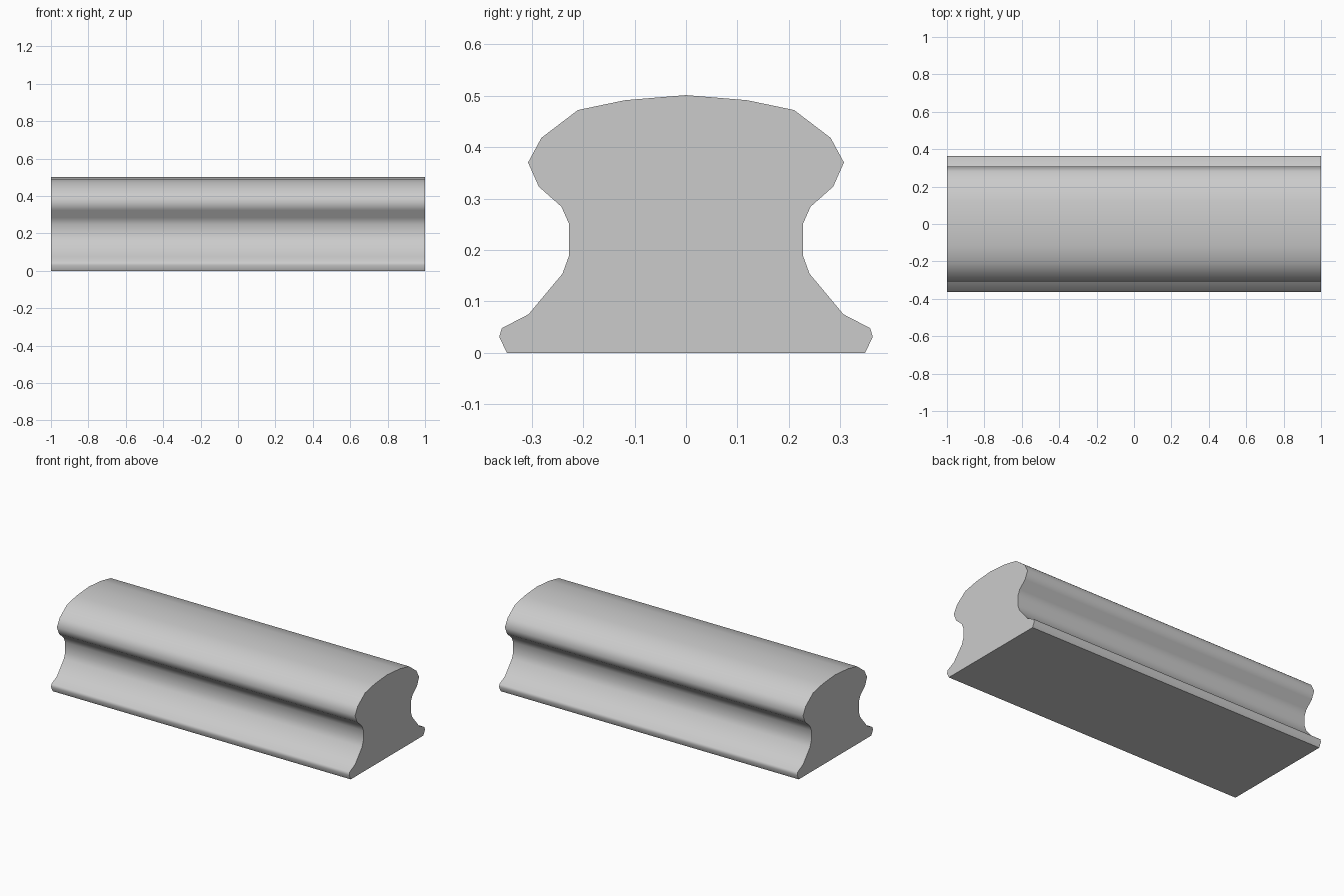
import bpy
import bmesh
import math

cube = bpy.data.objects.get("Cube")
if cube:
    bpy.data.objects.remove(cube, do_unlink=True)

# Plain grey finish
grey = bpy.data.materials.new("light_grey")
grey.use_nodes = True
colour = (0.6, 0.6, 0.6, 1)
grey.diffuse_color = colour
grey.node_tree.nodes["Principled BSDF"].inputs["Base Color"].default_value = colour

# Half of the handrail section, from the foot up to the crown
half = [(0.348, 0), (0.363, 0.031), (0.358, 0.048), (0.306, 0.075),
        (0.24, 0.154), (0.227, 0.19), (0.227, 0.25), (0.242, 0.284),
        (0.286, 0.323), (0.307, 0.37), (0.281, 0.418), (0.21, 0.472),
        (0.119, 0.491)]
section = half + [(0, 0.501)] + [(-y, z) for y, z in reversed(half)]

# Extrude the section along the rail
bm = bmesh.new()
end = bm.faces.new([bm.verts.new((-1, y, z)) for y, z in section])
result = bmesh.ops.extrude_face_region(bm, geom=[end], use_keep_orig=True)
moved = [v for v in result["geom"] if isinstance(v, bmesh.types.BMVert)]
bmesh.ops.translate(bm, verts=moved, vec=(2, 0, 0))
bmesh.ops.recalc_face_normals(bm, faces=bm.faces)

mesh = bpy.data.meshes.new("handrail")
bm.to_mesh(mesh)
bm.free()
mesh.materials.append(grey)
rail = bpy.data.objects.new("handrail", mesh)
bpy.context.collection.objects.link(rail)

# Smooth moulding with crisp ends and base
bpy.ops.object.select_all(action="DESELECT")
rail.select_set(True)
bpy.context.view_layer.objects.active = rail
bpy.ops.object.shade_smooth_by_angle(angle=math.radians(58))
